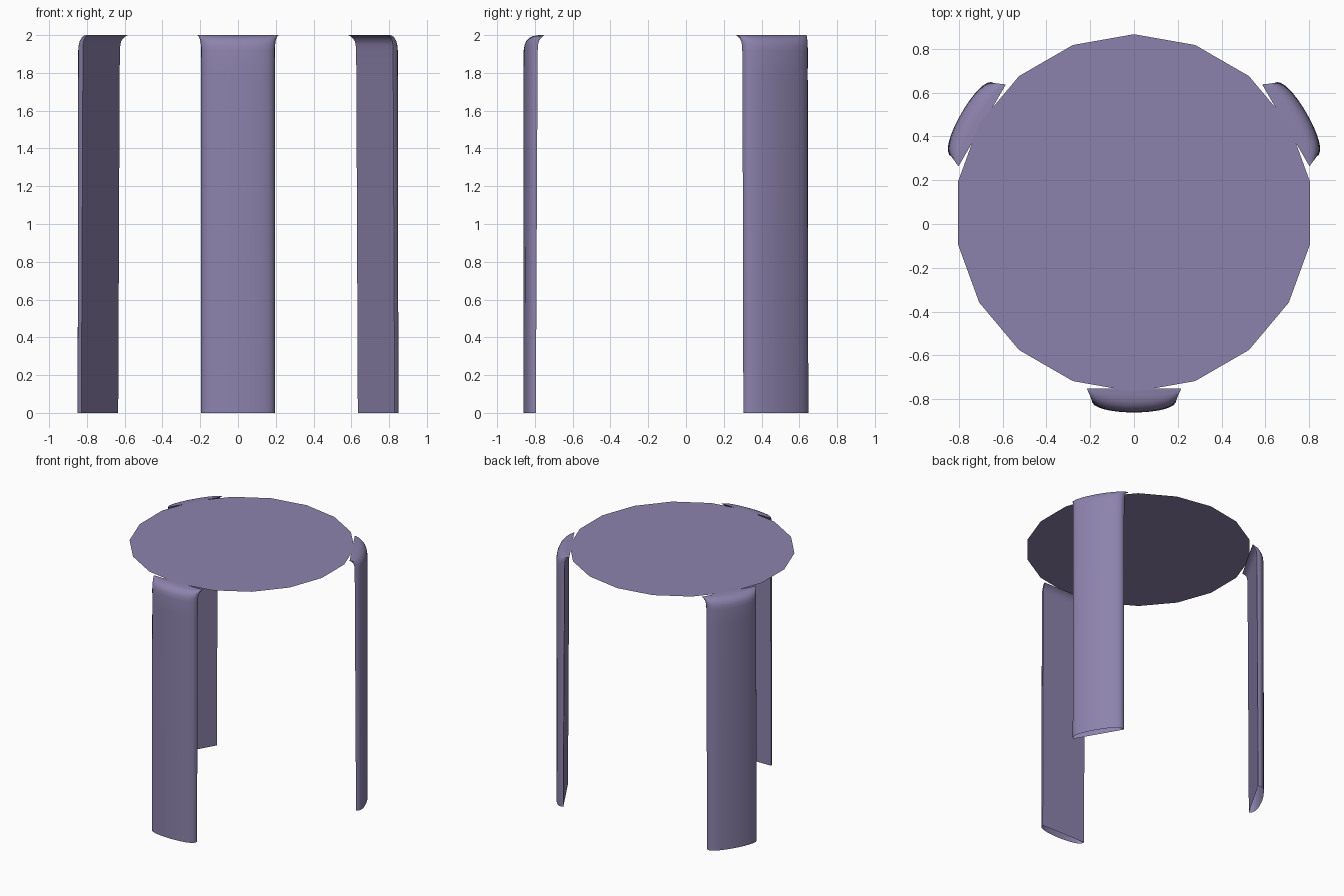
import bpy, bmesh, math
from mathutils import Matrix, Vector

cube = bpy.data.objects.get("Cube")
if cube:
    bpy.data.objects.remove(cube, do_unlink=True)

TOP = 2.0
CENTRE = Vector((0, 0.05, 0))      # axis shared by the seat and the legs
SEAT_RADIUS, SEAT_SIDES = 0.816, 18
ARC_STEPS = 16

# One flat colour for the whole stool
purple = bpy.data.materials.new("muted_purple")
purple.use_nodes = True
colour = (0.265, 0.226, 0.415, 1)
purple.diffuse_color = colour
purple.node_tree.nodes["Principled BSDF"].inputs["Base Color"].default_value = colour


def make_object(name, bm):
    mesh = bpy.data.meshes.new(name)
    bm.to_mesh(mesh)
    bm.free()
    mesh.materials.append(purple)
    obj = bpy.data.objects.new(name, mesh)
    bpy.context.collection.objects.link(obj)
    return obj


# Seat: a flat thin sheet with straight sides
bm = bmesh.new()
rim = []
for i in range(SEAT_SIDES):
    a = math.pi / 2 + math.tau * i / SEAT_SIDES
    rim.append(bm.verts.new(CENTRE + Vector((SEAT_RADIUS * math.cos(a), SEAT_RADIUS * math.sin(a), TOP))))
bm.faces.new(rim)
make_object("seat", bm)

# Leg sections: height, half width, inner radius, outer radius
SECTIONS = [
    (0.0, 0.195, 0.845, 0.91),
    (1.8, 0.195, 0.836, 0.91),
    (1.92, 0.196, 0.835, 0.909),
    (1.95, 0.197, 0.833, 0.904),
    (1.97, 0.199, 0.828, 0.895),
    (1.985, 0.204, 0.817, 0.88),
    (1.995, 0.21, 0.807, 0.86),
    (TOP, 0.216, 0.80, 0.83),
]


def make_leg(name, angle):
    """Hollow leg with a bowed outside and flat inside, curling into the seat."""
    bm = bmesh.new()
    turn = Matrix.Translation(CENTRE) @ Matrix.Rotation(angle, 4, "Z")
    rings = []
    for z, half, inner, outer in SECTIONS:
        ring = []
        for i in range(ARC_STEPS + 1):
            t = math.pi * (i / ARC_STEPS - 0.5)
            bulge = max(math.cos(t), 0) ** 0.75
            ring.append(bm.verts.new(turn @ Vector(
                (half * math.sin(t), -inner - (outer - inner) * bulge, z))))
        rings.append(ring)
    count = ARC_STEPS + 1
    for low, high in zip(rings, rings[1:]):
        for i in range(count):
            j = (i + 1) % count
            face = bm.faces.new((low[i], low[j], high[j], high[i]))
            face.smooth = True
    # Flat top that meets the seat
    bm.faces.new(rings[-1])
    bm.normal_update()
    obj = make_object(name, bm)
    obj.data.set_sharp_from_angle(angle=math.radians(45))


make_leg("front_leg", 0)
make_leg("back_left_leg", math.radians(120))
make_leg("back_right_leg", math.radians(240))
